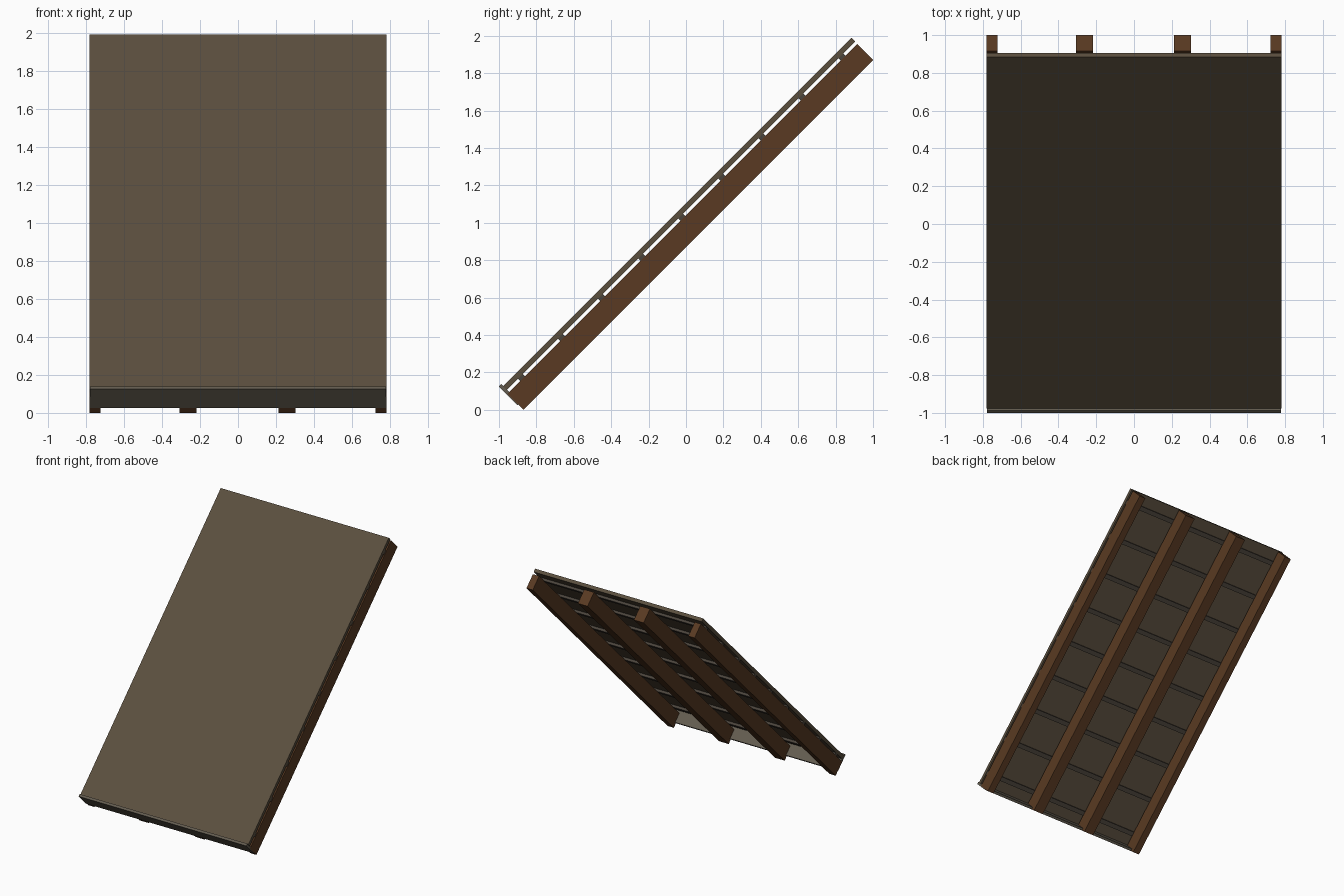
import bpy, bmesh
from math import radians
from mathutils import Matrix

if "Cube" in bpy.data.objects:
    bpy.data.objects.remove(bpy.data.objects["Cube"])

# Everything is laid out flat (y along the slope, z across it), then pitched 45 degrees
PITCH = Matrix.Rotation(radians(45), 4, 'X')


def material(name, rgb):
    m = bpy.data.materials.new(name)
    m.diffuse_color = (*rgb, 1)
    m.use_nodes = True
    m.node_tree.nodes["Principled BSDF"].inputs["Base Color"].default_value = m.diffuse_color
    return m


timber = material("timber", (0.10, 0.042, 0.016))
boarding = material("boarding", (0.105, 0.078, 0.048))
lath = material("lath", (0.07, 0.058, 0.045))
trim = material("trim", (0.125, 0.108, 0.08))


def box(name, x, y, z, mat):
    bm = bmesh.new()
    bmesh.ops.create_cube(bm, size=1)
    for v in bm.verts:
        for i, (lo, hi) in enumerate((x, y, z)):
            v.co[i] = lo if v.co[i] < 0 else hi
    bm.transform(PITCH)
    me = bpy.data.meshes.new(name)
    bm.to_mesh(me)
    bm.free()
    me.materials.append(mat)
    ob = bpy.data.objects.new(name, me)
    bpy.context.collection.objects.link(ob)
    return ob


# Rafters: two full-width inner ones, two half-width at the edges
for i, x in enumerate([(-0.78, -0.722), (-0.307, -0.217), (0.213, 0.303), (0.722, 0.78)]):
    box(f"rafter_{i + 1}", x, (-0.615, 2.03), (0.615, 0.735), timber)

# Battens across the rafters
for i in range(9):
    u = -0.5 + i * 0.303
    box(f"batten_{i + 1}", (-0.777, 0.777), (u - 0.018, u + 0.018), (0.733, 0.755), lath)

# Roof deck sheet
box("roof_deck", (-0.78, 0.78), (-0.602, 2.033), (0.753, 0.781), boarding)

# Fascia board closing the eave
box("fascia_board", (-0.779, 0.779), (-0.62, -0.60), (0.655, 0.796), trim)
